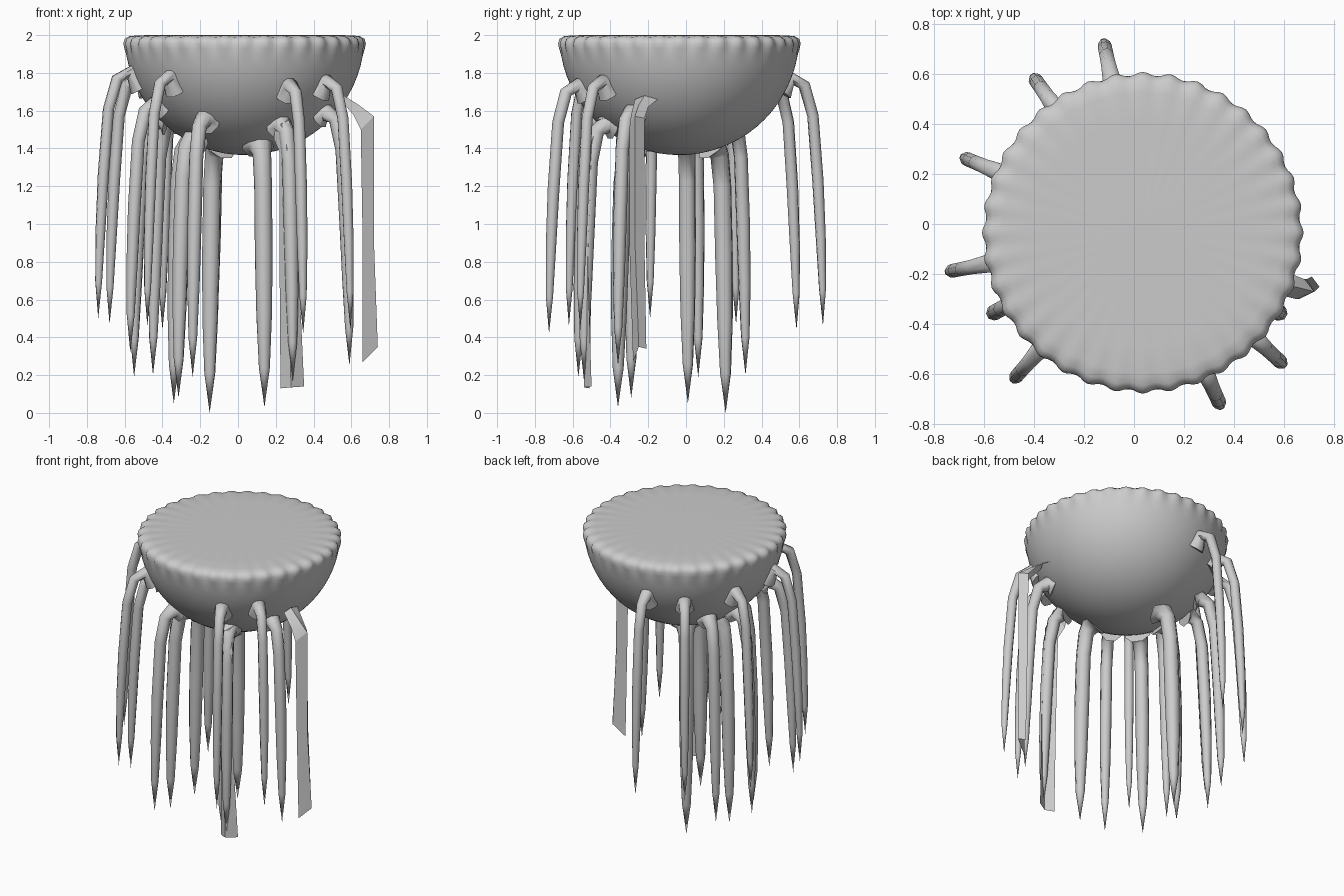
import bpy, bmesh
from math import sin, cos, pi, sqrt, tau
from mathutils import Vector

if "Cube" in bpy.data.objects:
    bpy.data.objects.remove(bpy.data.objects["Cube"])

C = Vector((0.035, -0.035, 2.0))   # centre of the bowl's flat top
R = 0.635                          # bowl radius


def finish(bm, name, angle=0.9):
    bmesh.ops.recalc_face_normals(bm, faces=bm.faces)
    me = bpy.data.meshes.new(name)
    bm.to_mesh(me)
    bm.free()
    ob = bpy.data.objects.new(name, me)
    bpy.context.collection.objects.link(ob)
    bpy.ops.object.select_all(action='DESELECT')
    ob.select_set(True)
    bpy.context.view_layer.objects.active = ob
    bpy.ops.object.shade_smooth_by_angle(angle=angle)
    return ob


def bridge(bm, a, b):
    n = len(a)
    for i in range(n):
        bm.faces.new((a[i], a[(i + 1) % n], b[(i + 1) % n], b[i]))


def fan(bm, ring, point):
    p = bm.verts.new(point)
    for i in range(len(ring)):
        bm.faces.new((ring[i], ring[(i + 1) % len(ring)], p))


def sphere_z(r):
    return C.z - sqrt(max(R * R - r * r, 0))


# Bowl: flat top, scalloped rim, hemispherical underside
def make_bowl():
    scallops, seg = 36, 216
    # radius, z, ripple size
    prof = [(0.45, 2.0, 0), (0.56, 1.999, 0.003), (0.605, 1.994, 0.006),
            (0.627, 1.98, 0.008), (0.634, 1.955, 0.008), (0.632, 1.93, 0.005)]
    prof += [(R * cos(t), C.z - R * sin(t), 0)
             for t in [0.17 + k * (pi / 2 - 0.17) / 16 for k in range(16)]]
    bm = bmesh.new()
    rings = []
    for r, z, amp in prof:
        ring = []
        for i in range(seg):
            a = tau * i / seg
            rr = r + amp * cos(a * scallops)
            zz = z + (amp * 0.4 * (cos(a * scallops) - 1) if z > 1.97 else 0)
            ring.append(bm.verts.new((C.x + rr * cos(a), C.y + rr * sin(a), zz)))
        rings.append(ring)
    for a, b in zip(rings, rings[1:]):
        bridge(bm, a, b)
    fan(bm, rings[0], C)
    fan(bm, rings[-1], (C.x, C.y, C.z - R))
    finish(bm, "bowl", 1.0)


# Hanging tendril: flared root, elbow, long taper to a point
def make_tendril(name, tip, sides=8):
    tip = Vector(tip)
    out = Vector((tip.x - C.x, tip.y - C.y, 0))
    L = out.length
    out.normalize()
    w = 0.060 - 0.038 * L
    zs = sphere_z(0.77 * L)
    drop = zs - tip.z
    # radius from bowl axis, z, thickness factor
    path = [(0.71 * L, sphere_z(0.71 * L) + 0.015, 2.0),
            (0.78 * L, zs - 0.01, 1.35),
            (0.87 * L, zs - 0.05, 1.05),
            (0.93 * L, zs - 0.21, 1.0),
            (0.965 * L, zs - 0.42 * drop, 1.0),
            (0.985 * L, zs - 0.65 * drop, 0.88),
            (0.997 * L, tip.z + 0.15 * drop, 0.62)]
    pts = [Vector((C.x, C.y, z)) + out * r for r, z, k in path] + [tip]
    side = Vector((-out.y, out.x, 0))
    bm = bmesh.new()
    rings = []
    for i, (r, z, k) in enumerate(path):
        t = (pts[i + 1] - pts[max(i - 1, 0)]).normalized()
        up = side.cross(t)
        rings.append([bm.verts.new(pts[i] + w * k * (side * cos(tau * j / sides + pi / sides)
                                                     + up * sin(tau * j / sides + pi / sides)))
                      for j in range(sides)])
    for a, b in zip(rings, rings[1:]):
        bridge(bm, a, b)
    bm.faces.new(rings[0])
    fan(bm, rings[-1], tip)
    finish(bm, name)


# Ragged flat strand: rows of three points forming a shallow fold
def make_strand(name, rows):
    bm = bmesh.new()
    vr = [[bm.verts.new(p) for p in row] for row in rows]
    for a, b in zip(vr, vr[1:]):
        for i in range(2):
            bm.faces.new((a[i], a[i + 1], b[i + 1], b[i]))
    finish(bm, name, 0.4)


make_bowl()

tips = [(-0.15, 0.21, 0.01), (0.14, -0.36, 0.03), (-0.34, 0.01, 0.05), (-0.315, -0.29, 0.08),
        (-0.24, -0.57, 0.19), (0.29, -0.54, 0.17), (-0.45, 0.315, 0.20), (-0.55, 0.065, 0.19),
        (-0.57, -0.36, 0.32), (0.59, -0.36, 0.25), (-0.48, -0.62, 0.46), (0.345, -0.725, 0.42),
        (0.595, -0.56, 0.44), (-0.74, -0.19, 0.50), (-0.68, 0.265, 0.47), (-0.40, 0.585, 0.44),
        (-0.12, 0.725, 0.46)]
tips[0] = (-0.15, 0.21, 0.0)
for i, t in enumerate(tips):
    make_tendril("tendril_%02d" % (i + 1), t)

# Front strand
make_strand("front_strand", [
    [(0.20, -0.40, 1.55), (0.24, -0.41, 1.56), (0.27, -0.39, 1.57)],
    [(0.19, -0.45, 1.45), (0.23, -0.49, 1.53), (0.27, -0.47, 1.55)],
    [(0.22, -0.48, 1.38), (0.26, -0.53, 1.40), (0.31, -0.50, 1.42)],
    [(0.22, -0.50, 0.80), (0.27, -0.55, 0.80), (0.32, -0.52, 0.80)],
    [(0.225, -0.51, 0.13), (0.28, -0.54, 0.135), (0.35, -0.50, 0.14)]])

# Right strand
make_strand("right_strand", [
    [(0.54, -0.27, 1.66), (0.56, -0.22, 1.68), (0.56, -0.15, 1.66)],
    [(0.61, -0.29, 1.58), (0.64, -0.25, 1.63), (0.63, -0.20, 1.62)],
    [(0.65, -0.30, 1.50), (0.72, -0.27, 1.57), (0.68, -0.22, 1.56)],
    [(0.66, -0.30, 0.90), (0.72, -0.27, 0.90), (0.69, -0.22, 0.90)],
    [(0.66, -0.28, 0.27), (0.74, -0.25, 0.35), (0.71, -0.21, 0.34)]])
